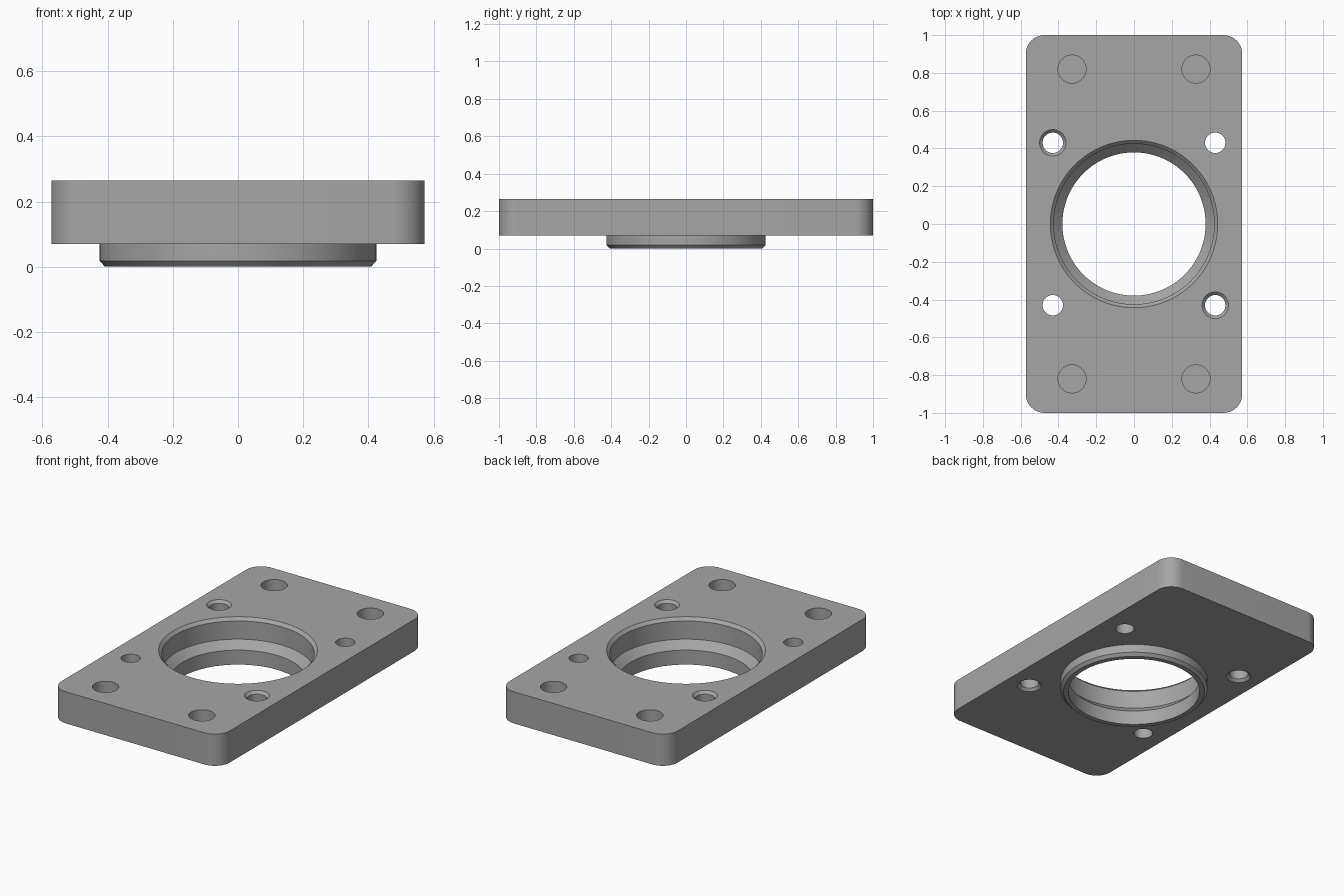
import bpy, bmesh, math

if "Cube" in bpy.data.objects:
    bpy.data.objects.remove(bpy.data.objects["Cube"])

Z0, Z1 = 0.07, 0.265      # plate underside and top
HX, HY, R = 0.573, 1.0, 0.1

grey = bpy.data.materials.new("machined_grey")
grey.diffuse_color = (0.38, 0.38, 0.38, 1)
grey.use_nodes = True
grey.node_tree.nodes["Principled BSDF"].inputs["Base Color"].default_value = grey.diffuse_color


def to_object(name, bm):
    bmesh.ops.recalc_face_normals(bm, faces=bm.faces)
    mesh = bpy.data.meshes.new(name)
    bm.to_mesh(mesh)
    bm.free()
    mesh.materials.append(grey)
    obj = bpy.data.objects.new(name, mesh)
    bpy.context.collection.objects.link(obj)
    return obj


def lathe(name, profile, x=0, y=0, n=128):
    """Closed solid of revolution from (radius, z) points, bottom to top."""
    bm = bmesh.new()
    rings = [[bm.verts.new((x + r * math.cos(2 * math.pi * i / n),
                            y + r * math.sin(2 * math.pi * i / n), z))
              for i in range(n)] for r, z in profile]
    for a, b in zip(rings, rings[1:]):
        for i in range(n):
            j = (i + 1) % n
            bm.faces.new((a[i], a[j], b[j], b[i]))
    bm.faces.new(rings[0][::-1])
    bm.faces.new(rings[-1])
    return to_object(name, bm)


def boolean(target, tool, operation):
    mod = target.modifiers.new(operation, 'BOOLEAN')
    mod.operation = operation
    mod.solver = 'EXACT'
    mod.object = tool
    bpy.context.view_layer.objects.active = target
    bpy.ops.object.modifier_apply(modifier=mod.name)
    bpy.data.objects.remove(tool)


# Plate with rounded corners
bm = bmesh.new()
outline = []
for k, (sx, sy) in enumerate([(1, 1), (-1, 1), (-1, -1), (1, -1)]):
    for i in range(17):
        a = math.pi / 2 * (k + i / 16)
        outline.append(bm.verts.new((sx * (HX - R) + R * math.cos(a),
                                     sy * (HY - R) + R * math.sin(a), Z0)))
base = bm.faces.new(outline)
top = bmesh.ops.extrude_face_region(bm, geom=[base])
bmesh.ops.translate(bm, vec=(0, 0, Z1 - Z0),
                    verts=[v for v in top["geom"] if isinstance(v, bmesh.types.BMVert)])
plate = to_object("flange_plate", bm)

# Chamfered locating boss underneath
boss = lathe("boss", [(0.408, 0), (0.425, 0.018), (0.425, 0.12)])
boolean(plate, boss, 'UNION')

# Central bore: through hole, conical seat, wide bore, top chamfer
bore = lathe("bore", [(0.379, -0.1), (0.379, 0.089), (0.425, 0.135),
                      (0.425, Z1 - 0.018), (0.443, Z1), (0.443, Z1 + 0.1)])
boolean(plate, bore, 'DIFFERENCE')

for sx in (1, -1):
    for sy in (1, -1):
        # Bolt holes; one diagonal pair is countersunk on both faces
        r, c = 0.054, 0.016
        profile = [(r, Z0 - 0.05), (r, Z1 + 0.05)]
        if sx != sy:
            profile = [(r + c, Z0 - 0.05), (r + c, Z0), (r, Z0 + c),
                       (r, Z1 - c), (r + c, Z1), (r + c, Z1 + 0.05)]
        boolean(plate, lathe("bolt_hole", profile, sx * 0.43, sy * 0.43, 48), 'DIFFERENCE')
        # Blind corner holes
        blind = lathe("blind_hole", [(0.074, Z1 - 0.13), (0.074, Z1 + 0.05)],
                      sx * 0.328, sy * 0.82, 48)
        boolean(plate, blind, 'DIFFERENCE')

# Smooth round walls, keep crisp edges
bpy.ops.object.select_all(action='DESELECT')
plate.select_set(True)
bpy.context.view_layer.objects.active = plate
bpy.ops.object.shade_smooth_by_angle(angle=math.radians(30))
